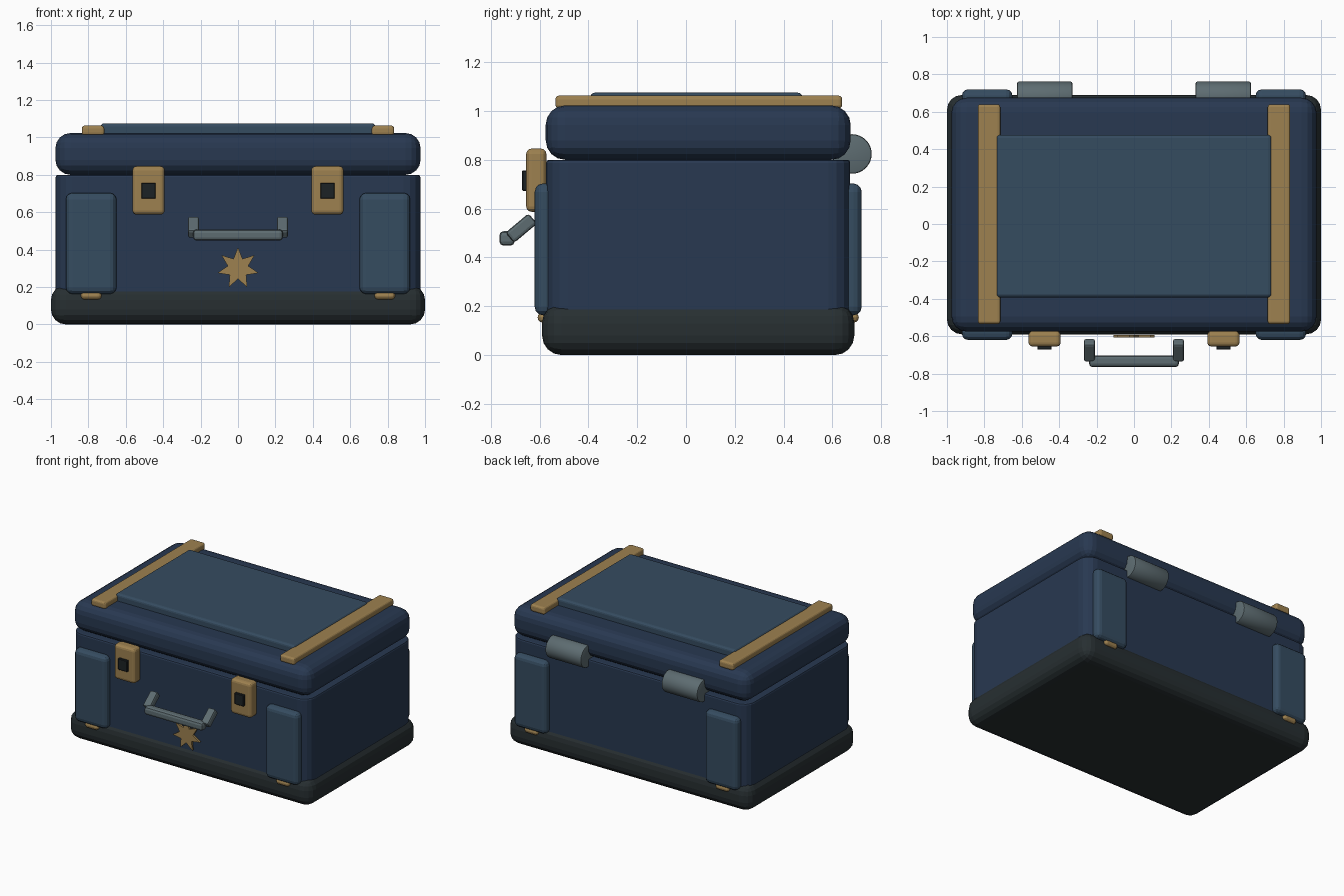
import bpy, bmesh, math
from mathutils import Matrix, Vector

if "Cube" in bpy.data.objects:
    bpy.data.objects.remove(bpy.data.objects["Cube"])


def material(name, r, g, b):
    m = bpy.data.materials.new(name)
    m.diffuse_color = (r, g, b, 1)
    m.use_nodes = True
    m.node_tree.nodes["Principled BSDF"].inputs["Base Color"].default_value = m.diffuse_color
    return m


NAVY = material("navy", 0.021, 0.040, 0.082)
BLUE = material("blue", 0.036, 0.072, 0.118)
BRASS = material("brass", 0.34, 0.22, 0.08)
DARK = material("dark", 0.020, 0.028, 0.031)
STEEL = material("steel", 0.11, 0.15, 0.165)
BLACK = material("black", 0.012, 0.016, 0.018)


def finish(name, bm, mat, smooth=False):
    bmesh.ops.recalc_face_normals(bm, faces=bm.faces)
    me = bpy.data.meshes.new(name)
    bm.to_mesh(me)
    bm.free()
    me.materials.append(mat)
    ob = bpy.data.objects.new(name, me)
    bpy.context.collection.objects.link(ob)
    if smooth:
        bpy.ops.object.select_all(action='DESELECT')
        ob.select_set(True)
        bpy.context.view_layer.objects.active = ob
        bpy.ops.object.shade_smooth_by_angle(angle=math.radians(35))
    return ob


def box(name, x, y, z, mat, bevel=0.02, segs=3, corner=0, tilt=0):
    """Bevelled box from (min, max) ranges; corner rounds the upright edges first."""
    size = [b - a for a, b in (x, y, z)]
    mid = Vector([(a + b) / 2 for a, b in (x, y, z)])
    bm = bmesh.new()
    bmesh.ops.create_cube(bm, size=1)
    bmesh.ops.scale(bm, vec=size, verts=bm.verts)
    if corner:
        upright = [e for e in bm.edges
                   if abs(e.verts[0].co.z - e.verts[1].co.z) > 1e-4]
        bmesh.ops.bevel(bm, geom=upright, offset=corner, segments=4,
                        profile=0.5, affect='EDGES')
        edges = [e for e in bm.edges
                 if abs(e.verts[0].co.z - e.verts[1].co.z) < 1e-4]
    else:
        edges = bm.edges[:]
    bmesh.ops.bevel(bm, geom=edges, offset=bevel, segments=segs,
                    profile=0.5, affect='EDGES', clamp_overlap=True)
    bmesh.ops.transform(bm, verts=bm.verts,
                        matrix=Matrix.Translation(mid) @ Matrix.Rotation(tilt, 4, 'X'))
    return finish(name, bm, mat)


def mirrored(x, s):
    return tuple(sorted((x[0] * s, x[1] * s)))


# Case shell
box("base_tray", (-1, 1), (-0.59, 0.69), (0, 0.21), DARK, 0.08, 4)
box("case_body", (-0.975, 0.975), (-0.573, 0.673), (0.05, 0.8), NAVY, 0.012, 2, corner=0.09)
box("lid", (-0.976, 0.976), (-0.575, 0.675), (0.8, 1.023), NAVY, 0.08, 4)
box("lid_panel", (-0.735, 0.735), (-0.392, 0.477), (0.99, 1.075), BLUE, 0.018)

for s, side in ((-1, "left"), (1, "right")):
    # Lid straps
    box(f"lid_strap_{side}", mirrored((0.715, 0.835), s), (-0.535, 0.64),
        (1.01, 1.063), BRASS, 0.015)

    # Corner pads and the studs under them, front and back
    for end, pad, stud in (("front", (-0.62, -0.54), (-0.608, -0.55)),
                           ("back", (0.64, 0.72), (0.65, 0.708))):
        box(f"{end}_pad_{side}", mirrored((0.65, 0.92), s), pad,
            (0.163, 0.703), BLUE, 0.034)
        box(f"{end}_stud_{side}", mirrored((0.73, 0.84), s), stud,
            (0.133, 0.175), BRASS, 0.02)

    # Latches with dark keyhole plates
    box(f"latch_{side}", mirrored((0.392, 0.564), s), (-0.655, -0.572),
        (0.587, 0.846), BRASS, 0.022)
    box(f"keyhole_{side}", mirrored((0.44, 0.517), s), (-0.672, -0.64),
        (0.673, 0.757), BLACK, 0.004, 1)

    # Handle arm
    box(f"handle_arm_{side}", mirrored((0.208, 0.268), s), (-0.7365, -0.6135),
        (0.4925, 0.5475), STEEL, 0.012, 2, tilt=math.radians(40))

    # Hinge barrel
    bm = bmesh.new()
    bmesh.ops.create_cone(bm, cap_ends=True, segments=32, radius1=0.081,
                          radius2=0.081, depth=0.295)
    rims = [e for e in bm.edges if abs(e.verts[0].co.z - e.verts[1].co.z) < 1e-4]
    bmesh.ops.bevel(bm, geom=rims, offset=0.008, segments=2, profile=0.5, affect='EDGES')
    bmesh.ops.transform(bm, verts=bm.verts,
                        matrix=Matrix.Translation((0.4775 * s, 0.68, 0.824))
                        @ Matrix.Rotation(math.pi / 2, 4, 'Y'))
    finish(f"hinge_{side}", bm, STEEL, smooth=True)

# Handle grip
box("handle_grip", (-0.24, 0.24), (-0.765, -0.702), (0.448, 0.508), STEEL, 0.018, 2)

# Seven-pointed star ornament
bm = bmesh.new()
points = []
for i in range(14):
    a, r = math.pi * i / 7, (0.056 if i % 2 else 0.113)
    points.append(bm.verts.new((r * math.sin(a), -0.608, 0.30 + r * math.cos(a))))
face = bm.faces.new(points)
out = bmesh.ops.extrude_face_region(bm, geom=[face])
bmesh.ops.translate(bm, vec=(0, 0.015, 0),
                    verts=[v for v in out["geom"] if isinstance(v, bmesh.types.BMVert)])
finish("star_ornament", bm, BRASS)
